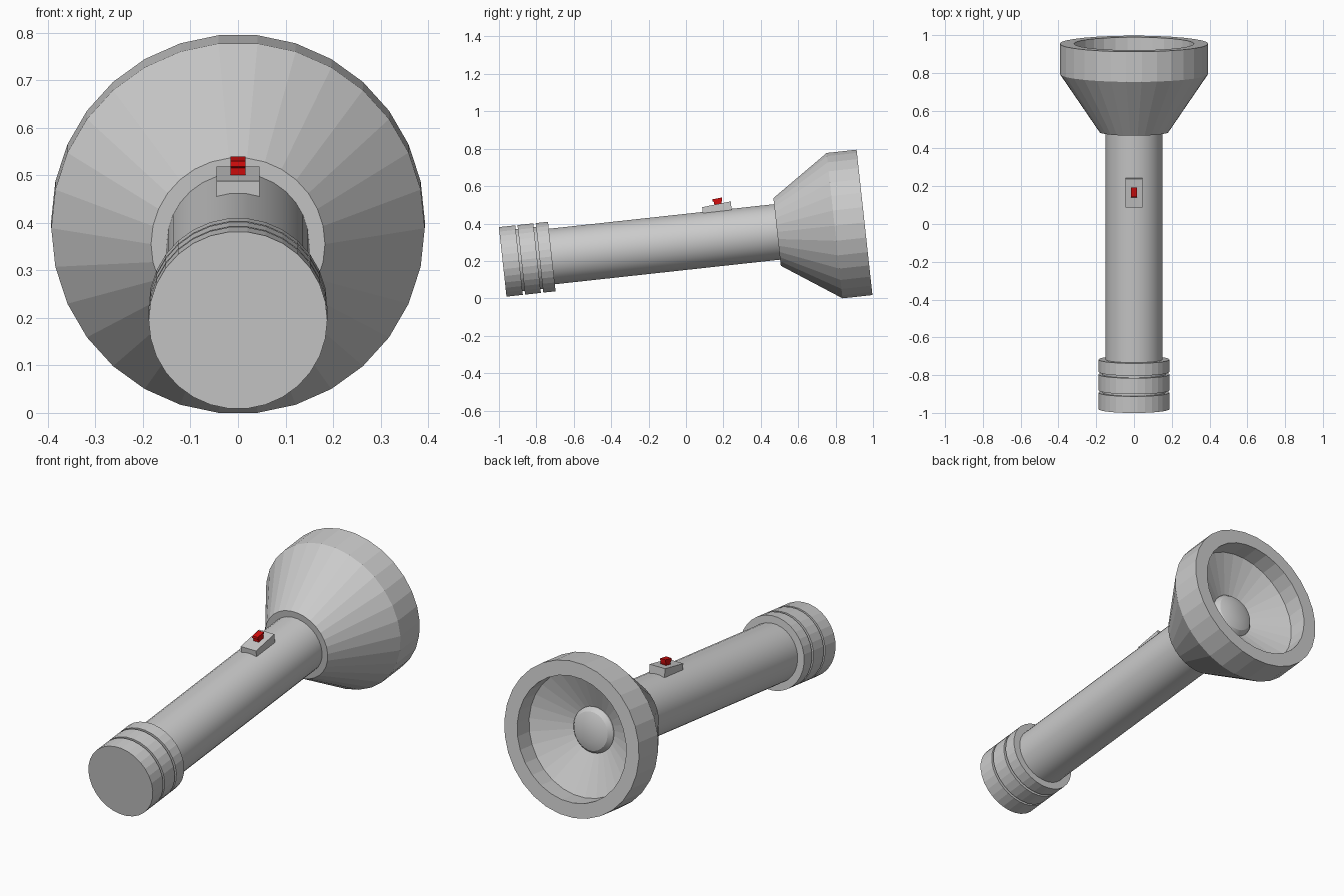
import bpy, bmesh, math
from mathutils import Matrix

if "Cube" in bpy.data.objects:
    bpy.data.objects.remove(bpy.data.objects["Cube"])

SIDES = 30
TILT = math.radians(6.23)
# local frame: y runs along the torch axis from the tail, then tips upward
PLACE = Matrix.Translation((0, -0.98, 0.195)) @ Matrix.Rotation(TILT, 4, 'X')


def material(name, rgb):
    m = bpy.data.materials.new(name)
    m.diffuse_color = (*rgb, 1)
    m.use_nodes = True
    m.node_tree.nodes["Principled BSDF"].inputs["Base Color"].default_value = m.diffuse_color
    return m


grey = material("grey", (0.6, 0.6, 0.6))
red = material("red", (0.66, 0.004, 0.004))


def finish(name, bm, mat, smooth=None):
    bmesh.ops.recalc_face_normals(bm, faces=bm.faces)
    mesh = bpy.data.meshes.new(name)
    bm.to_mesh(mesh)
    bm.free()
    mesh.transform(PLACE)
    mesh.materials.append(mat)
    ob = bpy.data.objects.new(name, mesh)
    bpy.context.collection.objects.link(ob)
    if smooth:
        bpy.ops.object.select_all(action='DESELECT')
        ob.select_set(True)
        bpy.context.view_layer.objects.active = ob
        bpy.ops.object.shade_smooth_by_angle(angle=math.radians(smooth))
    return ob


def lathe(name, profile, mat, smooth=None, sides=SIDES):
    """Turn (distance along axis, radius) points around the axis, capping both ends."""
    bm = bmesh.new()
    rings = []
    for s, r in profile:
        ring = []
        for i in range(sides):
            a = 2 * math.pi * (i + 0.5) / sides
            ring.append(bm.verts.new((r * math.sin(a), s, r * math.cos(a))))
        rings.append(ring)
    for a, b in zip(rings, rings[1:]):
        for i in range(sides):
            j = (i + 1) % sides
            bm.faces.new((a[i], a[j], b[j], b[i]))
    bm.faces.new(rings[0])
    bm.faces.new(rings[-1])
    return finish(name, bm, mat, smooth)


def prism(name, outline, half_width, mat):
    """Extrude a side outline (along, up) across x."""
    bm = bmesh.new()
    left = [bm.verts.new((-half_width, s, t)) for s, t in outline]
    right = [bm.verts.new((half_width, s, t)) for s, t in outline]
    bm.faces.new(left)
    bm.faces.new(right)
    n = len(outline)
    for i in range(n):
        j = (i + 1) % n
        bm.faces.new((left[i], left[j], right[j], right[i]))
    return finish(name, bm, mat)


# tail cap with two grooves
R, G = 0.188, 0.168
lathe("tail_cap", [(0, R), (0.088, R), (0.088, G), (0.1, G), (0.1, R), (0.185, R),
                   (0.185, G), (0.198, G), (0.198, R), (0.264, R)], grey)

# handle tube
lathe("handle", [(0.25, 0.15), (1.49, 0.15)], grey, smooth=30)

# flared head: base, cone, collar, rim and inner wall, then reflector
lathe("head", [(1.476, 0.183), (1.785, 0.393), (1.946, 0.393), (1.946, 0.318),
               (1.846, 0.318), (1.75, 0.1)], grey)

# bulb dome with a flat tip
lathe("bulb", [(1.745, 0.118), (1.765, 0.115), (1.785, 0.098), (1.8, 0.055)], grey, smooth=30)

# switch plate and slider
prism("switch_plate", [(1.092, 0.13), (1.092, 0.175), (1.247, 0.189), (1.247, 0.13)], 0.045, grey)
prism("switch_button", [(1.158, 0.175), (1.158, 0.196), (1.15, 0.2), (1.152, 0.211),
                        (1.203, 0.215), (1.2, 0.196), (1.192, 0.175)], 0.016, red)
